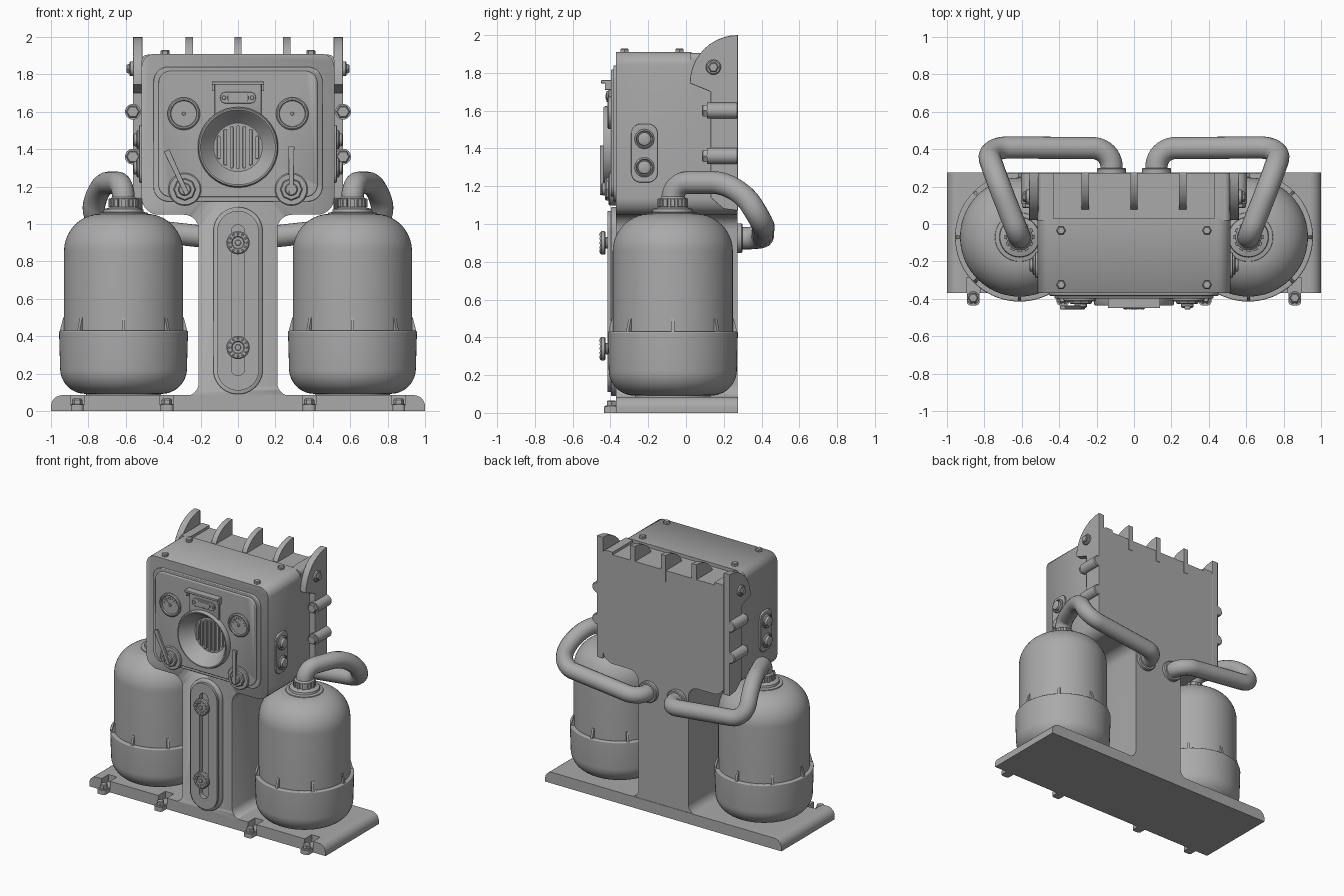
import bpy, bmesh, math
from mathutils import Vector, Matrix

if "Cube" in bpy.data.objects:
    bpy.data.objects.remove(bpy.data.objects["Cube"])

SIDES = (1, -1)
FRONT = (0, -1, 0)
grey = bpy.data.materials.new("dark_grey")
grey.diffuse_color = (.4, .4, .4, 1)
grey.use_nodes = True
grey.node_tree.nodes["Principled BSDF"].inputs["Base Color"].default_value = grey.diffuse_color

def fillet(pts, closed=True, n=7):
    """Round corners; each point is (coords, radius)."""
    out, k, w = [], len(pts), math.sqrt(0.5)
    for i, (p, r) in enumerate(pts):
        p = Vector(p)
        if r == 0 or (not closed and i in (0, k - 1)):
            out.append(p)
            continue
        a, b = Vector(pts[i - 1][0]), Vector(pts[(i + 1) % k][0])
        a, b = p + (a - p).normalized() * r, p + (b - p).normalized() * r
        for j in range(n + 1):
            t = j / n
            c0, c1, c2 = (1 - t) ** 2, 2 * t * (1 - t) * w, t * t
            out.append((a * c0 + p * c1 + b * c2) / (c0 + c1 + c2))
    return out

def rrect(x0, x1, z0, z1, r, n=7):
    return fillet([((x0, z0), r), ((x1, z0), r), ((x1, z1), r), ((x0, z1), r)], n=n)

def soften(me):
    for f in me.polygons:
        f.use_smooth = True
    me.set_sharp_from_angle(angle=math.radians(32))

def finish(name, bm, bevel=0):
    bmesh.ops.remove_doubles(bm, verts=bm.verts, dist=1e-5)
    bmesh.ops.recalc_face_normals(bm, faces=bm.faces)
    me = bpy.data.meshes.new(name)
    bm.to_mesh(me)
    bm.free()
    soften(me)
    me.materials.append(grey)
    ob = bpy.data.objects.new(name, me)
    bpy.context.collection.objects.link(ob)
    if bevel:
        m = ob.modifiers.new("bevel", 'BEVEL')
        m.width, m.segments, m.limit_method = bevel, 2, 'ANGLE'
        m.angle_limit, m.harden_normals = math.radians(40), True
    return ob

def prism(name, pts, axis, lo, hi, bevel=0):
    put = {'x': lambda a, b, d: (d, a, b), 'y': lambda a, b, d: (a, d, b), 'z': lambda a, b, d: (a, b, d)}[axis]
    bm = bmesh.new()
    r0 = [bm.verts.new(put(p[0], p[1], lo)) for p in pts]
    r1 = [bm.verts.new(put(p[0], p[1], hi)) for p in pts]
    bm.faces.new(r0)
    bm.faces.new(r1)
    for i in range(len(pts)):
        j = (i + 1) % len(pts)
        bm.faces.new((r0[i], r0[j], r1[j], r1[i]))
    return finish(name, bm, bevel)

def box(name, x0, x1, y0, y1, z0, z1, bevel=0):
    return prism(name, [(x0, z0), (x1, z0), (x1, z1), (x0, z1)], 'y', y0, y1, bevel)

def lathe(name, prof, at, d=(0, 0, 1), seg=48):
    """Turn a (radius, height) profile around direction d."""
    mat = Matrix.Translation(at) @ Vector(d).to_track_quat('Z', 'Y').to_matrix().to_4x4()
    bm = bmesh.new()
    rings = []
    for p in prof:
        angles = [2 * math.pi * i / seg for i in range(1 if p[0] == 0 else seg)]
        rings.append([bm.verts.new(mat @ Vector((p[0] * math.cos(t), p[0] * math.sin(t), p[1]))) for t in angles])
    for a, b in zip(rings, rings[1:]):
        for i in range(seg):
            j = i + 1
            q = [a[i % len(a)], a[j % len(a)], b[j % len(b)], b[i % len(b)]]
            bm.faces.new(list(dict.fromkeys(q)))
    return finish(name, bm)

def disc(name, r, h, at, d, seg=32, ch=0.006):
    return lathe(name, [(0, 0), (r, 0), (r, h - ch), (r - ch, h), (0, h)], at, d, seg)

def cut(ob, cutter):
    """Subtract the cutter for good, then remove it."""
    m = ob.modifiers.new("cut", 'BOOLEAN')
    m.object, m.operation, m.solver = cutter, 'DIFFERENCE', 'EXACT'
    cutter.hide_render = True
    me = bpy.data.meshes.new_from_object(ob.evaluated_get(bpy.context.evaluated_depsgraph_get()))
    ob.modifiers.clear()
    ob.data = me
    soften(me)
    bpy.data.objects.remove(cutter)

def mirrored(half):
    return half + [((-p[0], p[1]), r) for p, r in reversed(half)]

# base plate with bolt notches and lugs
base = prism("base_plate", fillet(mirrored([((1, 0), 0), ((1, .085), .06)])), 'y', -.37, .275)
for s in SIDES:
    for x in (.38 * s, .86 * s):
        cut(base, box("notch_cutter", x - .036, x + .036, -.40, -.285, .032, .12))
        prism("base_lug", rrect(x - .034, x + .034, -.435, -.34, .02), 'z', 0, .034)
        disc("base_bolt", .028, .034, (x, -.395, .032), (0, 0, 1), 6)
        disc("base_bolt_washer", .034, .008, (x, -.395, .03), (0, 0, 1), 24, .002)

# column and head as one silhouette; rear half has a shallow recess on top
lower = [((.28, .08), 0), ((.21, .085), .065), ((.21, 1.05), .08), ((.515, 1.05), .09)]
body = prism("body_front", fillet(mirrored(lower + [((.515, 1.91), .07)])), 'y', -.37, .03, .01)
prism("body_rear", fillet(mirrored(lower + [((.515, 1.905), .03), ((.43, 1.905), 0), ((.43, 1.885), 0)])), 'y', .02, .272)

# cooling fins and side plates
def arc_top(y0, y1, z0, z1):
    return [(y1 - (y1 - y0) * math.cos(t * math.pi / 20), z0 + (z1 - z0) * math.sin(t * math.pi / 20)) for t in range(11)]
for x in (-.26, 0, .26):
    prism("cooling_fin", arc_top(.07, .275, 1.84, 2.0) + [(.275, 1.8), (.07, 1.8)], 'x', x - .02, x + .02)
ear = arc_top(.02, .275, 1.745, 2.0) + [(.275, 1.07), (.2, 1.08), (.13, 1.14), (.13, 1.70)]
for s in SIDES:
    prism("side_plate", ear, 'x', min(s * .51, s * .562), max(s * .51, s * .562), .004)
    disc("side_plate_bolt", .04, .02, (s * .56, .145, 1.83), (s, 0, 0), 24)
    disc("side_plate_bolt_head", .028, .035, (s * .56, .145, 1.83), (s, 0, 0), 6)
    for z in (1.6, 1.36):
        disc("hinge_tube", .042, .165, (s * .562, .11, z), (0, 1, 0))
        disc("hinge_bolt", .036, .03, (s * .562, .115, z), FRONT, 6)
    # side switch panel
    prism("switch_panel", rrect(-.29, -.15, 1.22, 1.53, .05), 'x', s * .505, s * .528, .006)
    for z in (1.30, 1.45):
        lathe("side_switch", [(.052, 0), (.052, .012), (.044, .018), (.04, .01), (.036, .01),
                              (.034, .03), (.026, .034), (0, .034)], (s * .525, -.22, z), (s, 0, 0))
    for y in (-.325, -.035):
        disc("lid_bolt", .025, .022, (s * .39, y, 1.908), (0, 0, 1), 6)

# instrument panel
frame = prism("panel_frame", rrect(-.452, .452, 1.12, 1.84, .08), 'y', -.384, -.36, .005)
panel = prism("instrument_panel", rrect(-.425, .425, 1.145, 1.818, .065), 'y', -.398, -.36, .006)

# gauges
for s in SIDES:
    g = Vector((s * .29, -.395, 1.59))
    lathe("gauge", [(.087, 0), (.087, .014), (.08, .02), (.072, .02), (.068, .01), (0, .01)], g, FRONT)
    for k in range(9):
        a = math.radians(10 + 20 * k)
        u, v = Vector((math.cos(a), math.sin(a))), Vector((-math.sin(a), math.cos(a))) * .002
        o = Vector((g.x, g.z))
        prism("gauge_tick", [o + u * .045 - v, o + u * .06 - v, o + u * .06 + v, o + u * .045 + v], 'y', -.409, -.40)
    prism("gauge_needle", [(g.x - .04, g.z + .035), (g.x + .006, g.z - .006), (g.x + .008, g.z + .004)], 'y', -.41, -.40)
    disc("gauge_hub", .01, .018, g, FRONT, 16, .002)

# deep horn sunk into the head, with grille bars
for ob in (body, frame, panel):
    cut(ob, disc("horn_cutter", .192, .14, (0, -.315, 1.41), FRONT, 64, .001))
lathe("horn", [(.19, -.05), (.19, 0), (.215, 0), (.215, .03), (.208, .042), (.2, .042), (.19, .032), (.137, -.055), (.13, -.06), (0, -.06)],
      (0, -.395, 1.41), FRONT, 64)
for k in range(-3, 4):
    x, h = k * .034, math.sqrt(.122 ** 2 - (k * .034) ** 2) - .005
    prism("grille_bar", rrect(x - .009, x + .009, 1.41 - h, 1.41 + h, .0085, 4), 'y', -.348, -.33, .002)

# label plate under a small visor
box("visor", -.14, .14, -.45, -.39, 1.745, 1.762, .004)
for s in SIDES:
    box("visor_bracket", min(s * .14, s * .125), max(s * .14, s * .125), -.43, -.39, 1.71, 1.75, .002)
    disc("label_screw", .011, .008, (s * .075, -.418, 1.675), FRONT, 16, .002)
label = box("label_backing", -.125, .125, -.41, -.39, 1.56, 1.75, .004)
cut(label, disc("label_cutter", .192, .14, (0, -.315, 1.41), FRONT, 64, .001))
prism("label_plate", rrect(-.095, .095, 1.645, 1.705, .028), 'y', -.42, -.40, .003)
prism("label_inset", rrect(-.055, .055, 1.657, 1.693, .01), 'y', -.424, -.41, .002)

# selector knobs with levers
for x, ang in ((-.285, math.radians(25)), (.285, 0)):
    z = 1.185
    disc("selector_plate", .088, .045, (x, -.365, z), FRONT, 40)
    disc("selector_nut", .06, .02, (x, -.408, z), FRONT, 8)
    disc("selector_hub", .034, .04, (x, -.408, z), FRONT, 24)
    R = Matrix.Rotation(ang, 2)
    lever = [(-.012, -.03), (.012, -.03), (.016, .23), (-.016, .23)]
    prism("selector_lever", [R @ Vector(p) + Vector((x, z)) for p in lever], 'y', -.456, -.436, .003)

# slotted column cover with two clamp knobs
cover = prism("column_cover", rrect(-.132, .132, .09, 1.09, .131, 12), 'y', -.398, -.36, .006)
rim = prism("column_cover_raised", rrect(-.112, .112, .11, 1.07, .111, 12), 'y', -.415, -.37)
for ob in (cover, rim):
    cut(ob, prism("slot_cutter", rrect(-.036, .036, .19, .995, .0355, 8), 'y', -.45, -.38))
for z in (.34, .9):
    disc("clamp_shaft", .03, .06, (0, -.37, z), FRONT)
    lathe("clamp_knob", [(0, 0), (.056, 0), (.062, .006), (.062, .022), (.056, .028), (.035, .028), (.03, .022), (0, .022)],
          (0, -.426, z), FRONT)
    disc("clamp_knob_cap", .018, .01, (0, -.446, z), FRONT, 6, .003)
    for k in range(12):
        a = k * math.pi / 6
        disc("clamp_knob_grip", .006, .006, (.047 * math.cos(a), -.452, z + .047 * math.sin(a)), FRONT, 10, .002)

# tanks with cups, necks and hoses
for s in SIDES:
    cx, cy = s * .612, -.07
    at = (cx, cy, 0)
    cup = fillet([((0, .092), 0), ((.335, .092), .13), ((.345, .43), .008), ((.31, .43), 0)], False, 12)
    lathe("tank_cup", cup, at, seg=72)
    shell = fillet([((.318, .4), 0), ((.318, 1.055), .2), ((.11, 1.055), 0)], False, 14)
    lathe("tank_body", shell, at, seg=72)
    lathe("tank_foot", [(0, .08), (.2, .08), (.2, .11), (0, .11)], at)
    lathe("tank_neck", [(.135, 1.04), (.13, 1.06), (.108, 1.064), (.105, 1.08), (.085, 1.085), (.07, 1.09),
                        (.07, 1.135), (.06, 1.145), (0, 1.145)], at)
    for k in range(12):
        grip = box("neck_grip", -.011, .011, .065, .08, 1.09, 1.135, .003)
        grip.matrix_world = Matrix.Translation(at) @ Matrix.Rotation(k * math.pi / 6, 4, 'Z')
    for k in range(8):
        rib = prism("cup_rib", [(.31, .42), (.341, .42), (.338, .44), (.322, .50), (.31, .50)], 'x', -.009, .009)
        rib.matrix_world = Matrix.Translation(at) @ Matrix.Rotation(k * math.pi / 4, 4, 'Z')
    path = fillet([((cx, cy, 1.12), 0), ((cx, cy, 1.22), .085), ((s * .745, .27, 1.22), .14), ((s * .79, .41, 1.0), .12),
                   ((s * .12, .405, .925), .1), ((s * .12, .26, .925), 0)], False, 10)
    cu = bpy.data.curves.new("hose", 'CURVE')
    cu.dimensions, cu.bevel_depth, cu.bevel_resolution, cu.use_fill_caps = '3D', .06, 6, True
    cu.materials.append(grey)
    sp = cu.splines.new('POLY')
    sp.points.add(len(path) - 1)
    for q, p in zip(sp.points, path):
        q.co = (*p, 1)
    sp.use_smooth = True
    bpy.context.collection.objects.link(bpy.data.objects.new("hose", cu))
    disc("hose_flange", .078, .03, (s * .12, .27, .925), (0, 1, 0))
